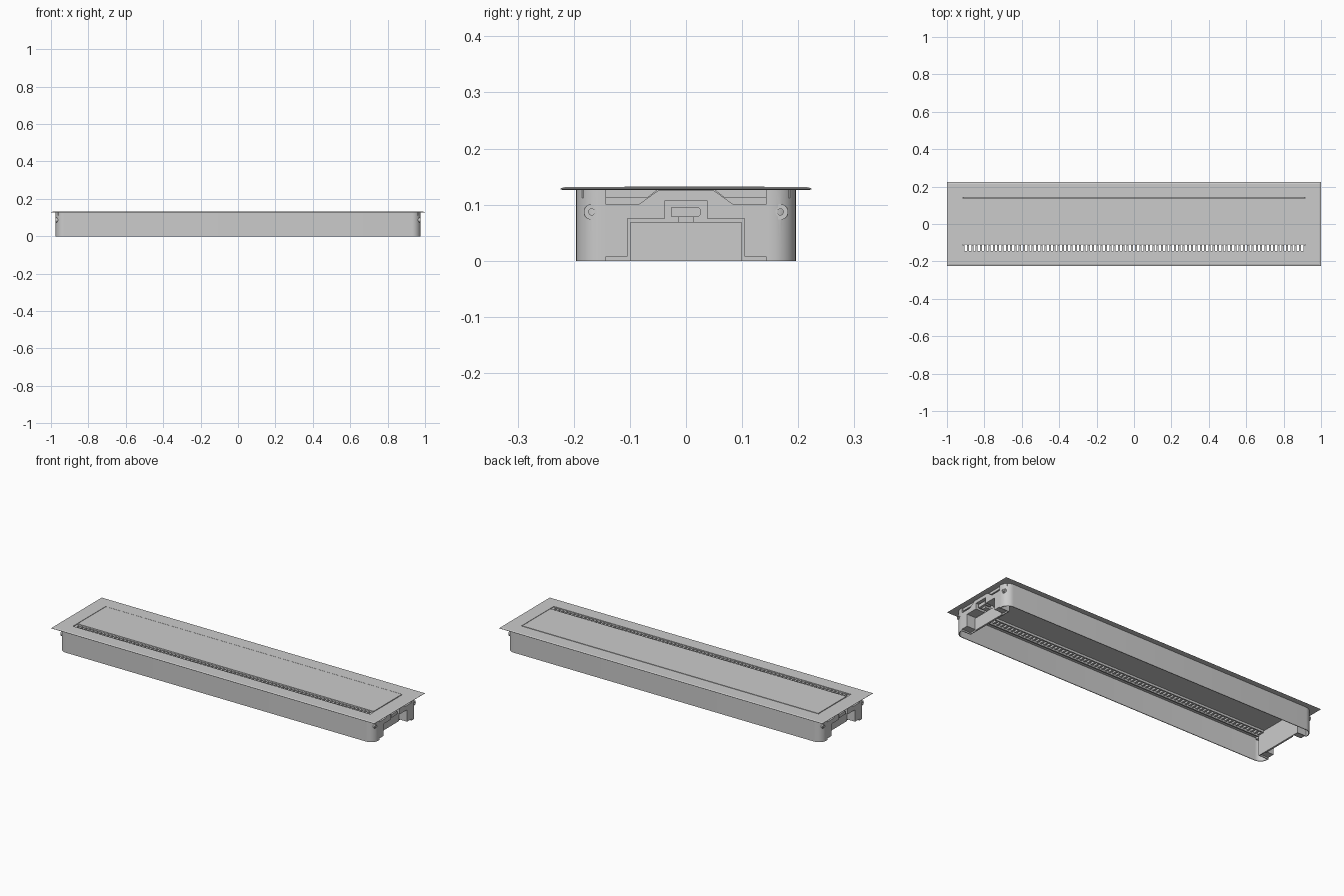
import bpy, bmesh, math

if "Cube" in bpy.data.objects:
    bpy.data.objects.remove(bpy.data.objects["Cube"])

def finish(name, bm, smooth=False, mirror=""):
    bmesh.ops.recalc_face_normals(bm, faces=bm.faces)
    me = bpy.data.meshes.new(name)
    bm.to_mesh(me)
    bm.free()
    ob = bpy.data.objects.new(name, me)
    bpy.context.collection.objects.link(ob)
    if smooth:
        bpy.ops.object.select_all(action='DESELECT')
        ob.select_set(True)
        bpy.context.view_layer.objects.active = ob
        bpy.ops.object.shade_smooth_by_angle(angle=math.radians(35))
    if mirror:
        m = ob.modifiers.new("mirror", 'MIRROR')
        m.use_axis = ["x" in mirror, "y" in mirror, False]
        m.use_mirror_merge = False
    return ob

def box(name, x, y, z, mirror=""):
    bm = bmesh.new()
    bmesh.ops.create_cube(bm, size=1)
    for v in bm.verts:
        v.co = [r[0] if c < 0 else r[1] for c, r in zip(v.co, (x, y, z))]
    return finish(name, bm, mirror=mirror)

def ring(name, outer, inner, to3d, a, b, smooth=False, mirror=""):
    """Extruded ring between two matching loops, from level a to level b."""
    bm = bmesh.new()
    loops = [[bm.verts.new(to3d(p, h)) for p in pts]
             for pts, h in ((outer, a), (outer, b), (inner, b), (inner, a))]
    n = len(outer)
    for k in range(4):
        p, q = loops[k], loops[(k + 1) % 4]
        for i in range(n):
            j = (i + 1) % n
            bm.faces.new((p[i], p[j], q[j], q[i]))
    return finish(name, bm, smooth, mirror)

def prism_x(name, pts, x0, x1, mirror=""):
    bm = bmesh.new()
    f = bm.faces.new([bm.verts.new((x0, y, z)) for y, z in pts])
    r = bmesh.ops.extrude_face_region(bm, geom=[f])
    for v in r["geom"]:
        if isinstance(v, bmesh.types.BMVert):
            v.co.x = x1
    return finish(name, bm, mirror=mirror)

def flat(p, h):
    return (p[0], p[1], h)

def along_x(p, h):
    return (h, p[0], p[1])

def circle(cy, cz, r, n=24):
    return [(cy + r * math.cos(2 * math.pi * i / n), cz + r * math.sin(2 * math.pi * i / n))
            for i in range(n)]

# Housing wall: rounded corners with a recess in each end
def plan(t):
    q = [(0.92 - t, 0.143 + t), (0.975 - t, 0.143 + t)]
    for i in range(9):
        a = math.pi / 2 * i / 8
        q.append((0.93 + (0.045 - t) * math.cos(a), 0.151 + (0.045 - t) * math.sin(a)))
    left = [(-x, y) for x, y in reversed(q)]
    top = q + left
    return top + [(-x, -y) for x, y in top]

housing = ring("housing_wall", plan(0), plan(0.004), flat, 0, 0.127, smooth=True)

# Screw holes through the corners
for s in (-1, 1):
    bm = bmesh.new()
    bmesh.ops.create_cone(bm, cap_ends=True, segments=24, radius1=0.0055, radius2=0.0055, depth=2.2)
    for v in bm.verts:
        v.co = (v.co.z, v.co.x + s * 0.168, v.co.y + 0.087)
    cutter = finish("hole_cutter", bm)
    cutter.hide_render = True
    cutter.hide_viewport = True
    m = housing.modifiers.new("hole", 'BOOLEAN')
    m.operation = 'DIFFERENCE'
    m.object = cutter
    m.solver = 'EXACT'

# Screw bosses
ring("screw_boss", circle(0.168, 0.087, 0.014), circle(0.168, 0.087, 0.0055), along_x,
     0.952, 0.973, smooth=True, mirror="xy")
ring("screw_collar", circle(0.168, 0.087, 0.009), circle(0.168, 0.087, 0.0055), along_x,
     0.972, 0.9755, smooth=True, mirror="xy")

# Top flange with a thin sloping rim and a rectangular opening
bm = bmesh.new()
def rect(x, y0, y1, z):
    return [bm.verts.new(c) for c in ((-x, y0, z), (x, y0, z), (x, y1, z), (-x, y1, z))]
loops = [rect(0.92, -0.145, 0.143, 0.126), rect(0.995, -0.22, 0.22, 0.126),
         rect(1.0, -0.2235, 0.2235, 0.1275), rect(1.0, -0.2235, 0.2235, 0.129),
         rect(0.99, -0.215, 0.215, 0.1315), rect(0.92, -0.145, 0.143, 0.1315)]
for k in range(6):
    p, q = loops[k], loops[(k + 1) % 6]
    for i in range(4):
        j = (i + 1) % 4
        bm.faces.new((p[i], p[j], q[j], q[i]))
finish("top_flange", bm)

# Lid, its lip and the rails below the opening
box("lid", (-0.916, 0.916), (-0.11, 0.140), (0.122, 0.1325))
box("lid_front_lip", (-0.91, 0.91), (-0.11, -0.104), (0.110, 0.1225))
box("hinge_rail", (-0.915, 0.915), (0.134, 0.15), (0.115, 0.121))
box("brush_rail", (-0.915, 0.915), (-0.152, -0.144), (0.106, 0.126))

# Brush comb in the cable slot
tooth = box("brush_teeth", (-0.916, -0.905), (-0.146, -0.112), (0.113, 0.127))
m = tooth.modifiers.new("row", 'ARRAY')
m.count = 80
m.use_relative_offset = False
m.use_constant_offset = True
m.constant_offset_displace = (1.821 / 79, 0, 0)

# End bracket: stepped arch with a window for the latch
half = [(0.037, 0.107), (0.037, 0.075), (0.104, 0.075), (0.104, 0.008), (0.146, 0.008),
        (0.146, 0.1), (0.085, 0.1), (0.05, 0.125)]
arch = half + [(-y, z) for y, z in reversed(half)]
prism_x("end_bracket", arch, 0.9195, 0.974, mirror="x")

# Ledges under the flange on both sides of the bracket
ledge = [(0.069, 0.112), (0.152, 0.112), (0.152, 0.1265), (0.051, 0.1265)]
prism_x("end_ledge", ledge, 0.919, 0.968, mirror="xy")
box("corner_ledge", (0.93, 0.962), (0.15, 0.185), (0.112, 0.1265), mirror="xy")

# Latch and lower end panel
box("end_panel", (0.918, 0.926), (-0.1, 0.1), (0, 0.068), mirror="x")
box("latch_stem", (0.919, 0.955), (-0.014, 0.014), (0.068, 0.08), mirror="x")
prism_x("latch_head", [(-0.026, 0.078), (0.022, 0.078), (0.026, 0.082), (0.026, 0.092),
                       (0.022, 0.096), (-0.026, 0.096)], 0.93, 0.968, mirror="x")
